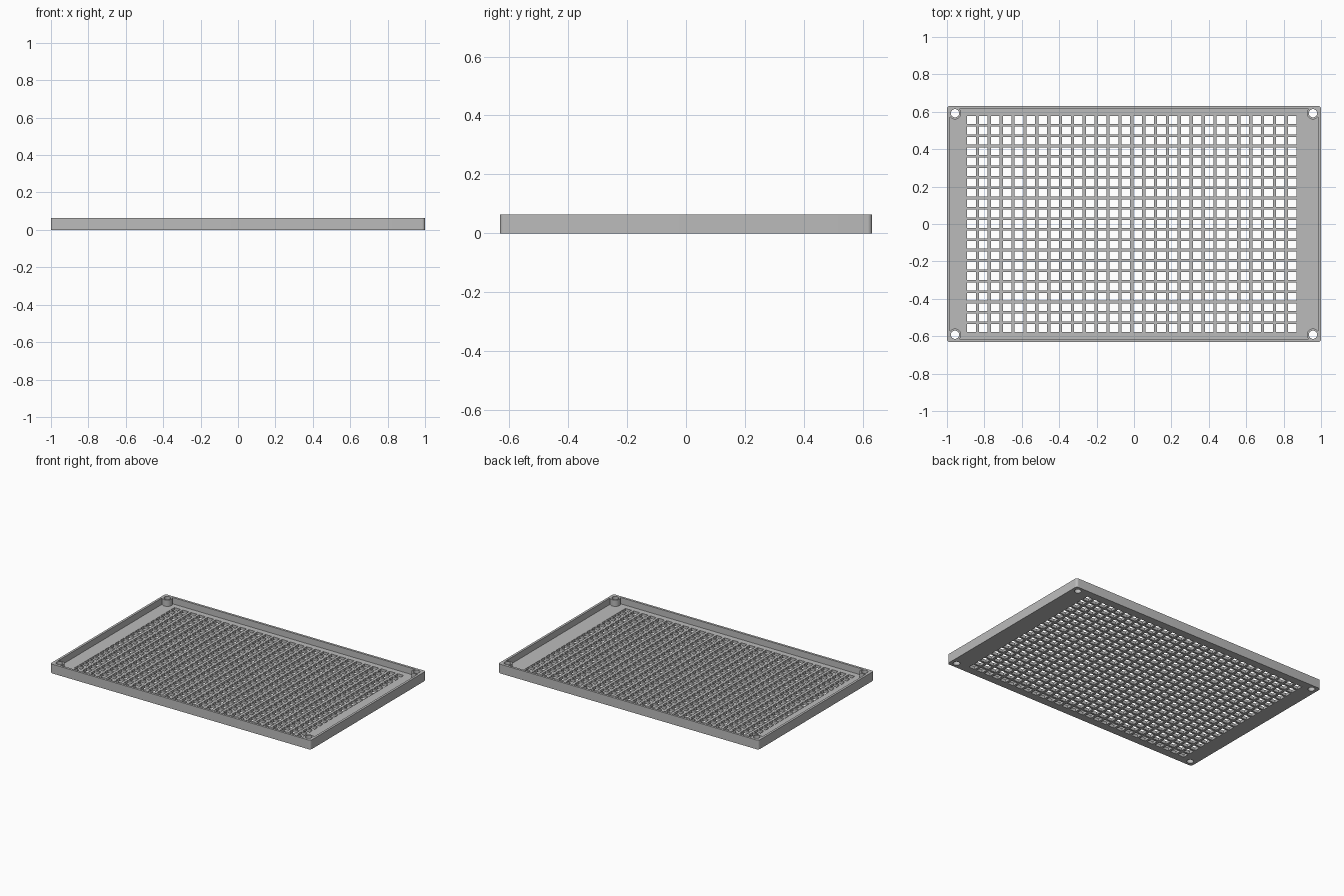
import bpy, bmesh
from math import cos, sin, acos, pi

if "Cube" in bpy.data.objects:
    bpy.data.objects.remove(bpy.data.objects["Cube"], do_unlink=True)

# Overall sizes
HX, HY, HEIGHT, FLOOR = 1.0, 0.632, 0.064, 0.02
WALL, CORNER_R = 0.016, 0.016
BOSS_X, BOSS_Y, BOSS_R, SCREW_R = 0.957, 0.592, 0.033, 0.022
COLS, ROWS = 28, 21
X0, X1, Y1 = -0.869, 0.846, 0.556
HOLE_X, HOLE_Y = 0.046, 0.042


def arc(cx, cy, r, a0, a1, n):
    return [(cx + r * cos(a0 + (a1 - a0) * i / n),
             cy + r * sin(a0 + (a1 - a0) * i / n)) for i in range(n + 1)]


def four_corners(points):
    """Mirror the +x +y corner run into a closed counterclockwise outline."""
    out = list(points)
    out += [(-x, y) for x, y in reversed(points)]
    out += [(-x, -y) for x, y in points]
    out += [(x, -y) for x, y in reversed(points)]
    return out


def prism(bm, outline, z0, z1):
    low = [bm.verts.new((x, y, z0)) for x, y in outline]
    high = [bm.verts.new((x, y, z1)) for x, y in outline]
    bm.faces.new(low[::-1])
    bm.faces.new(high)
    for i in range(len(low)):
        j = (i + 1) % len(low)
        bm.faces.new((low[i], low[j], high[j], high[i]))


def make_object(name, outlines, z0, z1):
    bm = bmesh.new()
    for outline in outlines:
        prism(bm, outline, z0, z1)
    bmesh.ops.recalc_face_normals(bm, faces=bm.faces)
    mesh = bpy.data.meshes.new(name)
    bm.to_mesh(mesh)
    bm.free()
    obj = bpy.data.objects.new(name, mesh)
    bpy.context.collection.objects.link(obj)
    return obj


grey = bpy.data.materials.new("plain grey")
grey.use_nodes = True
color = (0.5, 0.5, 0.5, 1)
grey.diffuse_color = color
grey.node_tree.nodes["Principled BSDF"].inputs["Base Color"].default_value = color

# Tray block with rounded corners
outer = four_corners(arc(HX - CORNER_R, HY - CORNER_R, CORNER_R, 0, pi / 2, 8))
tray = make_object("perforated_tray", [outer], 0, HEIGHT)
tray.data.materials.append(grey)

# Cavity that leaves the rim and the round corner bosses standing
start = -acos((HX - WALL - BOSS_X) / BOSS_R)
end = pi / 2 + acos((HY - WALL - BOSS_Y) / BOSS_R) - 2 * pi
inner = four_corners(arc(BOSS_X, BOSS_Y, BOSS_R, start, end, 24))
cavity = make_object("cavity_cutter", [inner], FLOOR, HEIGHT + 0.05)

# Grid of rectangular vents and four screw holes
holes = []
for c in range(COLS):
    x = X0 + (X1 - X0) * c / (COLS - 1)
    for r in range(ROWS):
        y = -Y1 + 2 * Y1 * r / (ROWS - 1)
        holes.append([(x + sx * HOLE_X / 2, y + sy * HOLE_Y / 2)
                      for sx, sy in ((-1, -1), (1, -1), (1, 1), (-1, 1))])
for sx in (-1, 1):
    for sy in (-1, 1):
        holes.append(arc(sx * BOSS_X, sy * BOSS_Y, SCREW_R, 0, 2 * pi, 32)[:-1])
vents = make_object("hole_cutter", holes, -0.05, HEIGHT + 0.05)

# Cut the tray, then drop the cutters
bpy.ops.object.select_all(action="DESELECT")
bpy.context.view_layer.objects.active = tray
tray.select_set(True)
for cutter in (cavity, vents):
    cutter.hide_render = True
    mod = tray.modifiers.new(cutter.name, "BOOLEAN")
    mod.operation = "DIFFERENCE"
    mod.solver = "MANIFOLD"
    mod.object = cutter
    bpy.ops.object.modifier_apply(modifier=mod.name)
    bpy.data.objects.remove(cutter, do_unlink=True)

bpy.ops.object.shade_smooth_by_angle(angle=pi / 6)
